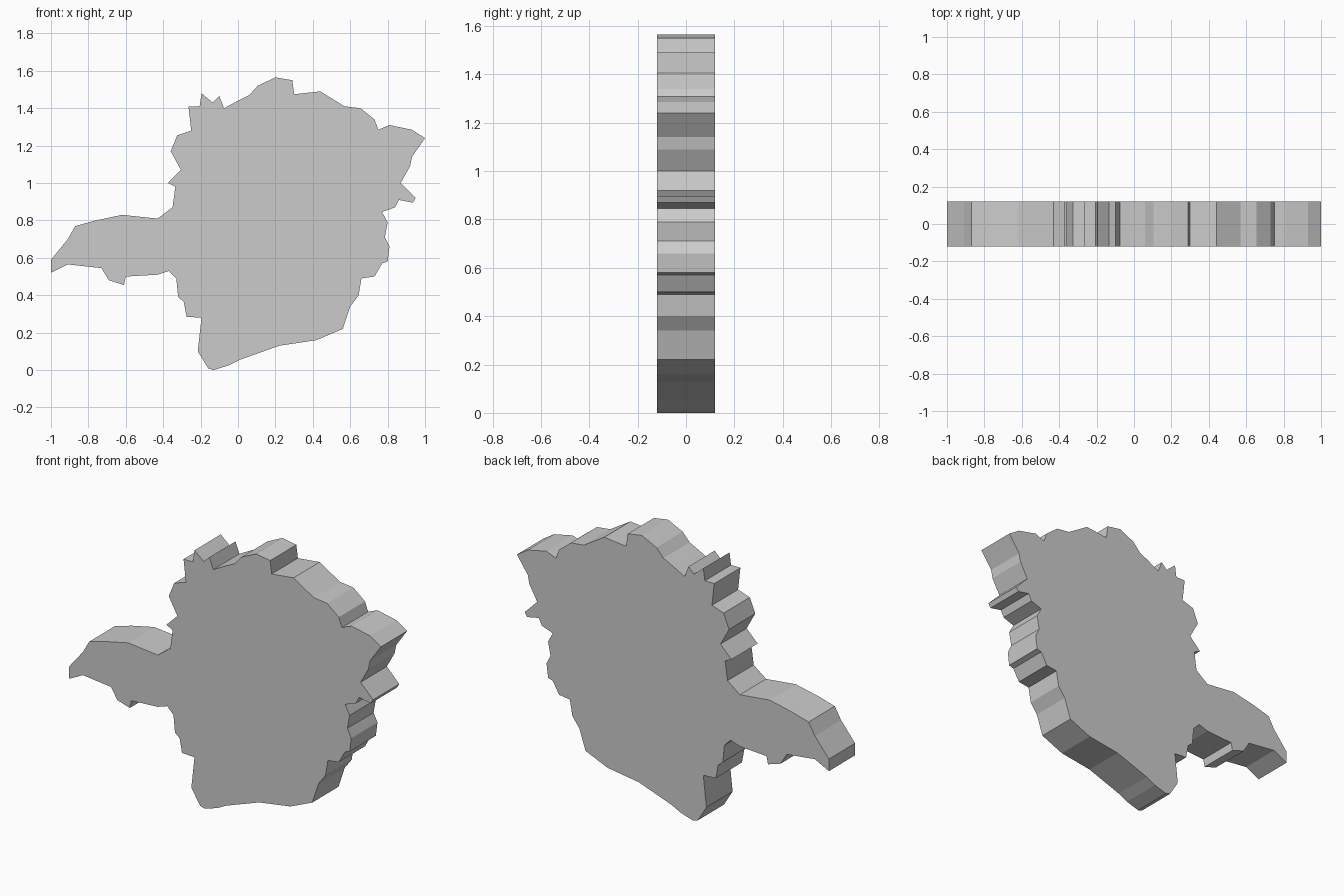
import bpy, bmesh
from mathutils import Vector

HALF_DEPTH = 0.12

# Map outline in x, z: clockwise from the western tip
OUTLINE = [
    (-1, .52), (-1, .59), (-.91, .70), (-.87, .77), (-.76, .80), (-.62, .83), (-.43, .81),
    (-.35, .87), (-.335, .98), (-.375, 1.0), (-.305, 1.07), (-.36, 1.17), (-.325, 1.255), (-.25, 1.28),
    (-.265, 1.41), (-.205, 1.41), (-.195, 1.48), (-.135, 1.43), (-.10, 1.465), (-.075, 1.40), (0, 1.44),
    (.06, 1.47), (.105, 1.52), (.2, 1.565), (.29, 1.55), (.30, 1.475), (.44, 1.49), (.57, 1.41),
    (.655, 1.40), (.73, 1.34), (.75, 1.285), (.81, 1.31), (.93, 1.285), (1, 1.24), (.93, 1.14),
    (.92, 1.09), (.87, 1.0), (.95, .92), (.935, .895), (.86, .91), (.84, .87), (.77, .845),
    (.80, .79), (.785, .71), (.81, .66), (.80, .58), (.77, .57), (.73, .50), (.66, .49),
    (.645, .40), (.60, .34), (.56, .22), (.42, .16), (.22, .13), (.01, .055), (-.05, .025),
    (-.13, 0), (-.16, .01), (-.215, .10), (-.195, .28), (-.275, .285), (-.29, .365), (-.32, .39),
    (-.33, .49), (-.37, .53), (-.43, .51), (-.60, .50), (-.61, .455), (-.69, .48), (-.73, .545),
    (-.91, .565),
]

# Flat slab: one profile face extruded through the depth
bm = bmesh.new()
face = bm.faces.new([bm.verts.new((x, -HALF_DEPTH, z)) for x, z in OUTLINE])
extruded = bmesh.ops.extrude_face_region(bm, geom=[face], use_keep_orig=True)
back = [v for v in extruded["geom"] if isinstance(v, bmesh.types.BMVert)]
bmesh.ops.translate(bm, verts=back, vec=Vector((0, 2 * HALF_DEPTH, 0)))
bmesh.ops.recalc_face_normals(bm, faces=bm.faces)

mesh = bpy.data.meshes.new("region_map_slab")
bm.to_mesh(mesh)
bm.free()
slab = bpy.data.objects.new("region_map_slab", mesh)
bpy.context.collection.objects.link(slab)
